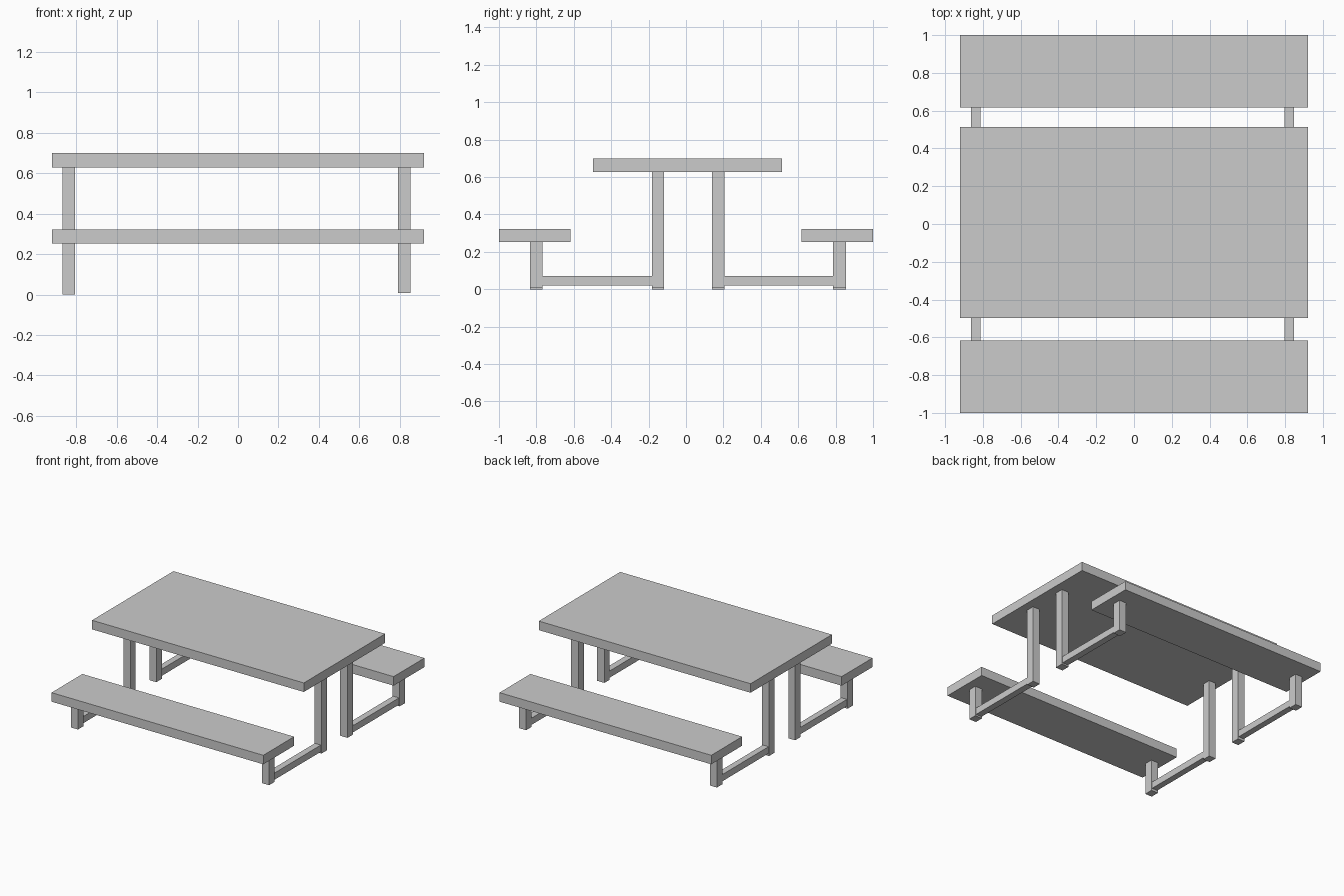
import bpy

if "Cube" in bpy.data.objects:
    bpy.data.objects.remove(bpy.data.objects["Cube"])


def box(name, x, y, z):
    """Axis-aligned box from (min, max) ranges."""
    bpy.ops.mesh.primitive_cube_add(size=1, location=[(a + b) / 2 for a, b in (x, y, z)])
    ob = bpy.context.object
    ob.name = name
    ob.scale = [b - a for a, b in (x, y, z)]
    bpy.ops.object.transform_apply(location=False, rotation=False, scale=True)
    return ob


LENGTH = (-0.92, 0.92)
TOP_Z, SEAT_Z = (0.628, 0.699), (0.252, 0.323)

# Table top and the two benches
box("table_top", LENGTH, (-0.497, 0.513), TOP_Z)
box("front_bench_seat", LENGTH, (-1.0, -0.617), SEAT_Z)
box("back_bench_seat", LENGTH, (0.617, 1.0), SEAT_Z)

# Leg frames: bench leg, table leg and the low bar joining them
sides = {"left": (-0.867, -0.807, 0.0), "right": (0.791, 0.854, 0.007)}
rows = {"front": ((-0.834, -0.766), (-0.183, -0.117)),
        "back": ((0.787, 0.855), (0.139, 0.207))}
for side, (x0, x1, foot) in sides.items():
    for row, (bench_y, table_y) in rows.items():
        box(f"{row}_{side}_bench_leg", (x0, x1), bench_y, (foot, SEAT_Z[0]))
        box(f"{row}_{side}_table_leg", (x0, x1), table_y, (foot, TOP_Z[0]))
        inner, outer = sorted((bench_y, table_y))
        box(f"{row}_{side}_bar", (x0 + 0.005, x1 - 0.006),
            (inner[1], outer[0]), (0.019, 0.072))
